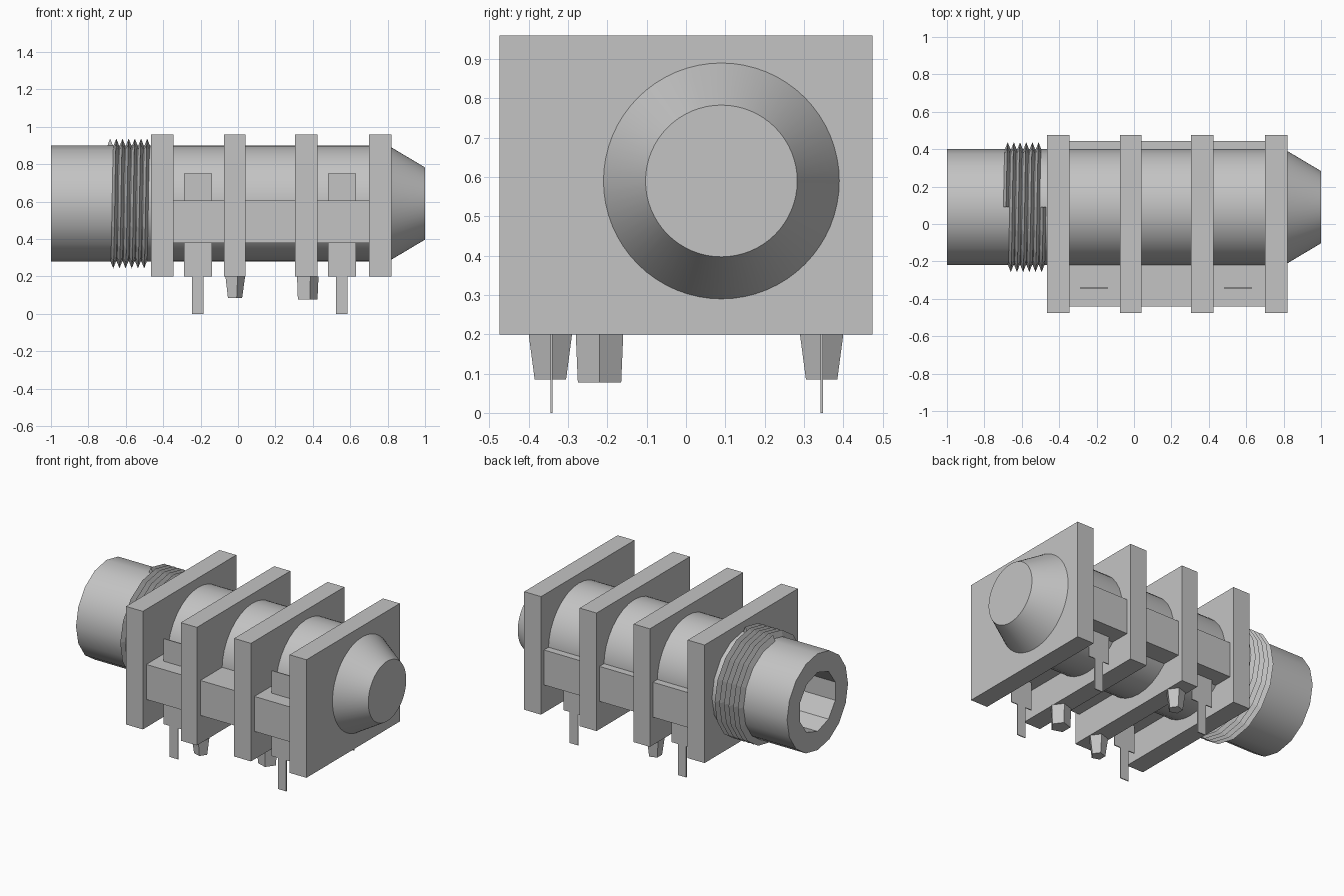
import bpy, bmesh
from math import sin, cos, pi, radians

cube = bpy.data.objects.get("Cube")
if cube:
    bpy.data.objects.remove(cube, do_unlink=True)

grey = bpy.data.materials.new("plain grey")
grey.use_nodes = True
COLOR = (0.55, 0.55, 0.55, 1)
grey.diffuse_color = COLOR
grey.node_tree.nodes["Principled BSDF"].inputs["Base Color"].default_value = COLOR

AXIS_Y, AXIS_Z = 0.09, 0.59


def finish(name, bm, smooth=False):
    bmesh.ops.recalc_face_normals(bm, faces=bm.faces)
    mesh = bpy.data.meshes.new(name)
    bm.to_mesh(mesh)
    bm.free()
    mesh.materials.append(grey)
    obj = bpy.data.objects.new(name, mesh)
    bpy.context.collection.objects.link(obj)
    if smooth:
        bpy.ops.object.select_all(action='DESELECT')
        bpy.context.view_layer.objects.active = obj
        obj.select_set(True)
        bpy.ops.object.shade_smooth_by_angle(angle=radians(30))
    return obj


def box(name, x, y, z):
    bm = bmesh.new()
    bmesh.ops.create_cube(bm, size=1)
    for v in bm.verts:
        v.co = [r[0] if c < 0 else r[1] for c, r in zip(v.co, (x, y, z))]
    return finish(name, bm)


def ring(bm, x, r, sides):
    return [bm.verts.new((x, AXIS_Y + r * sin(2 * pi * i / sides),
                          AXIS_Z + r * cos(2 * pi * i / sides))) for i in range(sides)]


def bridge(bm, a, b):
    for i in range(len(a)):
        j = (i + 1) % len(a)
        bm.faces.new((a[i], a[j], b[j], b[i]))


def turned(name, x0, r0, x1, r1, sides):
    bm = bmesh.new()
    a, b = ring(bm, x0, r0, sides), ring(bm, x1, r1, sides)
    bridge(bm, a, b)
    bm.faces.new(a)
    bm.faces.new(b)
    return finish(name, bm, True)


# Square flanges
for i, (x0, x1) in enumerate(((-0.465, -0.345), (-0.075, 0.04), (0.305, 0.425), (0.70, 0.82))):
    box(f"flange_{i + 1}", (x0, x1), (-0.475, 0.475), (0.2, 0.96))

# Body, rear cone and side rails
turned("barrel", -0.345, 0.31, 0.70, 0.31, 32)
turned("rear_cone", 0.82, 0.30, 1.0, 0.193, 64)
box("side_rails", (-0.345, 0.70), (-0.44, 0.445), (0.38, 0.605))

# Hollow socket tube
bm = bmesh.new()
outer, inner = ring(bm, -1.0, 0.31, 16), ring(bm, -1.0, 0.19, 10)
bridge(bm, outer, ring(bm, -0.465, 0.31, 16))
bottom = ring(bm, -0.35, 0.19, 10)
bridge(bm, inner, bottom)
bm.faces.new(bottom)
rim = [e for e in bm.edges if all(v.co.x < -0.999 for v in e.verts)]
bmesh.ops.triangle_fill(bm, edges=rim, use_beauty=True)
finish("socket_tube", bm, True)

# Helical screw thread
bm = bmesh.new()
SIDES, TURNS, PITCH = 16, 6, 0.033
rows = []
for i in range(SIDES * TURNS + 1):
    t = 2 * pi * i / SIDES
    x = -0.70 + PITCH * i / SIDES
    rows.append([bm.verts.new((x + PITCH * k, AXIS_Y + r * sin(t), AXIS_Z + r * cos(t)))
                 for k, r in ((0, 0.305), (0.5, 0.347), (1, 0.305))])
for a, b in zip(rows, rows[1:]):
    for k in (0, 1):
        bm.faces.new((a[k], a[k + 1], b[k + 1], b[k]))
for end in (rows[0], rows[-1]):
    bm.faces.new(end)
finish("screw_thread", bm)

# Solder terminals: wide lug with a narrow pin
for side, y in (("right", -0.342), ("left", 0.345)):
    for place, x in (("front", -0.215), ("rear", 0.555)):
        label = f"{place}_{'near' if y < 0 else 'far'}"
        box(f"lug_{label}", (x - 0.075, x + 0.075), (y - 0.003, y + 0.003), (0.2, 0.75))
        box(f"pin_{label}", (x - 0.03, x + 0.03), (y - 0.003, y + 0.003), (0, 0.2))

# Tapered five-sided locating pegs
for i, (x, y, z, top, tip) in enumerate(((-0.02, -0.345, 0.085, 0.058, 0.042),
                                         (-0.02, 0.345, 0.085, 0.058, 0.042),
                                         (0.367, -0.22, 0.077, 0.0635, 0.058))):
    bm = bmesh.new()
    a, b = [[bm.verts.new((x + r * cos(k * 2 * pi / 5), y + r * sin(k * 2 * pi / 5), h))
             for k in range(5)] for r, h in ((top, 0.2), (tip, z))]
    bridge(bm, a, b)
    bm.faces.new(a)
    bm.faces.new(b)
    finish(f"locating_peg_{i + 1}", bm)
